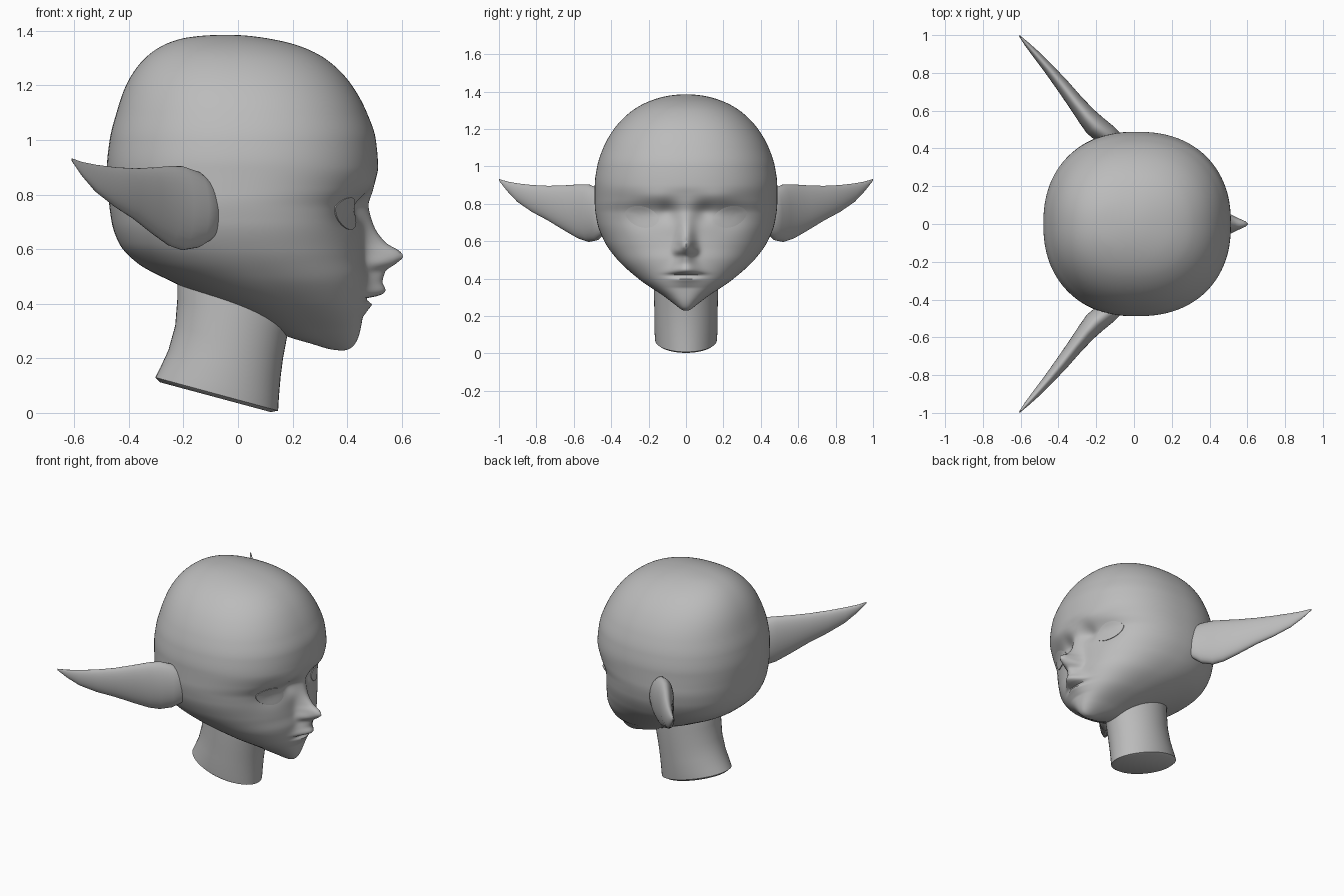
import bpy, bmesh, math
from mathutils import Vector

if "Cube" in bpy.data.objects:
    bpy.data.objects.remove(bpy.data.objects["Cube"])

grey = bpy.data.materials.new("clay grey")
grey.diffuse_color = (0.5, 0.5, 0.5, 1)
grey.use_nodes = True
grey.node_tree.nodes["Principled BSDF"].inputs["Base Color"].default_value = grey.diffuse_color
Z0, Z1 = 0.229, 1.385                      # chin and crown heights


def arc(z):
    """Height as an angle, so sections close roundly at chin and crown."""
    return math.acos(max(-1, min(1, 1 - 2 * (z - Z0) / (Z1 - Z0))))


def curve(pts):
    """Monotone cubic curve through (z, value) points."""
    pts = sorted((arc(z), v) for z, v in pts)
    X, Y = [p[0] for p in pts], [p[1] for p in pts]
    d = [(Y[i + 1] - Y[i]) / (X[i + 1] - X[i]) for i in range(len(X) - 1)]
    m = [d[0]] + [0 if a * b <= 0 else 2 * a * b / (a + b) for a, b in zip(d, d[1:])] + [d[-1]]

    def f(z):
        x = min(max(arc(z), X[0]), X[-1])
        i = max(k for k in range(len(d)) if X[k] <= x)
        h = X[i + 1] - X[i]
        t = (x - X[i]) / h
        return ((2*t**3 - 3*t*t + 1) * Y[i] + (t**3 - 2*t*t + t) * h * m[i]
                + (3*t*t - 2*t**3) * Y[i + 1] + (t**3 - t*t) * h * m[i + 1])
    return f


def loft(name, rings, sharp=40):
    """Skin closed rings of points, with both ends capped."""
    bm = bmesh.new()
    vs = [[bm.verts.new(p) for p in r] for r in rings]
    n = len(vs[0])
    for a, b in zip(vs, vs[1:]):
        for i in range(n):
            bm.faces.new((a[i], a[(i + 1) % n], b[(i + 1) % n], b[i]))
    bm.faces.new(vs[0][::-1])
    bm.faces.new(vs[-1])
    bmesh.ops.recalc_face_normals(bm, faces=bm.faces)
    me = bpy.data.meshes.new(name)
    bm.to_mesh(me)
    bm.free()
    me.materials.append(grey)
    ob = bpy.data.objects.new(name, me)
    bpy.context.collection.objects.link(ob)
    bpy.ops.object.select_all(action='DESELECT')
    ob.select_set(True)
    bpy.context.view_layer.objects.active = ob
    bpy.ops.object.shade_smooth_by_angle(angle=math.radians(sharp))
    return ob


# Head profiles: front and back of the skull, half width, nose and lip relief
front = curve([(1.385, -.04), (1.375, .09), (1.344, .225), (1.3, .316), (1.21, .41), (1.1, .472),
               (1, .505), (.9, .513), (.82, .49), (.75, .462), (.65, .46), (.57, .465), (.5, .475),
               (.42, .47), (.35, .457), (.287, .444), (.247, .424), (.229, .385)])
back = curve([(1.385, -.05), (1.37, -.21), (1.3, -.34), (1.2, -.41), (1.1, -.445), (1, -.47),
              (.9, -.48), (.8, -.475), (.7, -.463), (.62, -.435), (.55, -.37), (.47, -.22),
              (.37, 0), (.28, .18), (.25, .28), (.229, .38)])
width = curve([(1.385, .005), (1.37, .13), (1.3, .285), (1.2, .385), (1.1, .442), (1, .475),
               (.9, .488), (.8, .488), (.7, .475), (.6, .437), (.5, .365), (.4, .255),
               (.3, .11), (.25, .045), (.229, .005)])
relief = curve([(.86, 0), (.8, .008), (.74, .02), (.68, .04), (.62, .085), (.59, .132), (.573, .14),
                (.55, .115), (.517, .065), (.48, .055), (.448, .068), (.432, .055), (.42, .012),
                (.41, .012), (.397, .024), (.38, .015), (.35, 0)])
spread = curve([(.8, .06), (.7, .045), (.57, .042), (.52, .042), (.47, .06), (.42, .075), (.35, .08)])


def bump(y, z, cy, cz, sy, sz):
    return math.exp(-((abs(y) - cy) / sy) ** 2 - ((z - cz) / sz) ** 2)


def features(y, z):
    return (relief(z) * math.exp(-(y / spread(z)) ** 2)
            + .022 * bump(y, z, .045, .55, .022, .022)      # nostril wings
            - .025 * bump(y, z, .23, .73, .11, .07)         # eye sockets
            - .025 * bump(y, z, .10, .755, .05, .05)        # inner corners
            + .010 * bump(y, z, .16, .84, .10, .035)        # brows
            - .010 * bump(y, z, 0, .417, .075, .009))       # mouth line


N = 2.25


def surface(y, z):
    """Front of the face at a given y and z."""
    f, b = front(z), back(z)
    k = max(0, 1 - (abs(y) / width(z)) ** N)
    return (f + b) / 2 + (f - b) / 2 * k ** (1 / N) + features(y, z)


rings = []
ROWS, COLS = 180, 160
for r in range(ROWS + 1):
    z = Z0 + (Z1 - Z0) * (1 - math.cos(math.pi * r / ROWS)) / 2
    f, b, w = front(z), back(z), width(z)
    ring = []
    for c in range(COLS):
        u = 2 * math.pi * c / COLS - math.pi
        t = u - .5 * math.sin(u)                            # finer at the face
        co, si = math.cos(t), math.sin(t)
        y = w * math.copysign(abs(si) ** (2 / N), si)
        x = (f + b) / 2 + (f - b) / 2 * math.copysign(abs(co) ** (2 / N), co)
        ring.append((x + (features(y, z) if co > 0 else 0), y, z))
    rings.append(ring)
loft("head", rings, 60)

# Neck: tilted sections given by back point, front point and half width
rings = []
for xb, zb, xf, zf, w in [(-.285, .112, .12, .003, .15), (-.303, .13, .147, .008, .165),
                          (-.285, .165, .15, .06, .168), (-.255, .23, .156, .13, .168),
                          (-.23, .32, .165, .2, .17), (-.222, .42, .18, .28, .172),
                          (-.222, .5, .2, .36, .172), (-.21, .6, .2, .5, .17)]:
    rings.append([((xb + xf) / 2 + (xf - xb) / 2 * math.cos(a), w * math.sin(a),
                   (zb + zf) / 2 + (zf - zb) / 2 * math.cos(a))
                  for a in [math.tau * i / 48 for i in range(48)]])
loft("neck", rings)

# Ears: thin upright sections (x, y, bottom, top, half thickness) sweeping back to a point
EAR = [(-.075, .43, .66, .81, .02), (-.105, .45, .632, .85, .045), (-.15, .475, .605, .885, .06),
       (-.205, .52, .596, .904, .06), (-.25, .57, .612, .904, .052), (-.31, .645, .655, .899, .043),
       (-.38, .735, .71, .896, .036), (-.45, .82, .755, .9, .028), (-.52, .9, .81, .909, .02),
       (-.57, .955, .868, .919, .012), (-.608, .998, .922, .932, .003)]
for side, name in ((1, "ear_left"), (-1, "ear_right")):
    rings = []
    for x, y, lo, hi, th in EAR:
        ring = []
        for i in range(32):
            a = math.tau * i / 32
            d = th * math.cos(a)
            ring.append((x + .74 * d, side * (y + .67 * d), (lo + hi) / 2 + (hi - lo) / 2 * math.sin(a)))
        rings.append(ring)
    loft(name, rings)

# Eyes: almond plates following the face, outer corner raised
for side, name in ((1, "eye_left"), (-1, "eye_right")):
    def almond(scale, lift):
        ring = []
        for i in range(40):
            a = math.tau * i / 40
            c, s = math.cos(a), math.sin(a)
            dy = .091 * c * scale
            dz = (.052 if s > 0 else .062) * s * abs(s) ** .25 * scale + .18 * dy
            y, z = .235 + dy, .735 + dz
            ring.append((surface(y, z) + lift, side * y, z))
        return ring
    loft(name, [almond(1, -.01), almond(1, .004), almond(.7, .007), almond(.4, .008), almond(.08, .009)])
